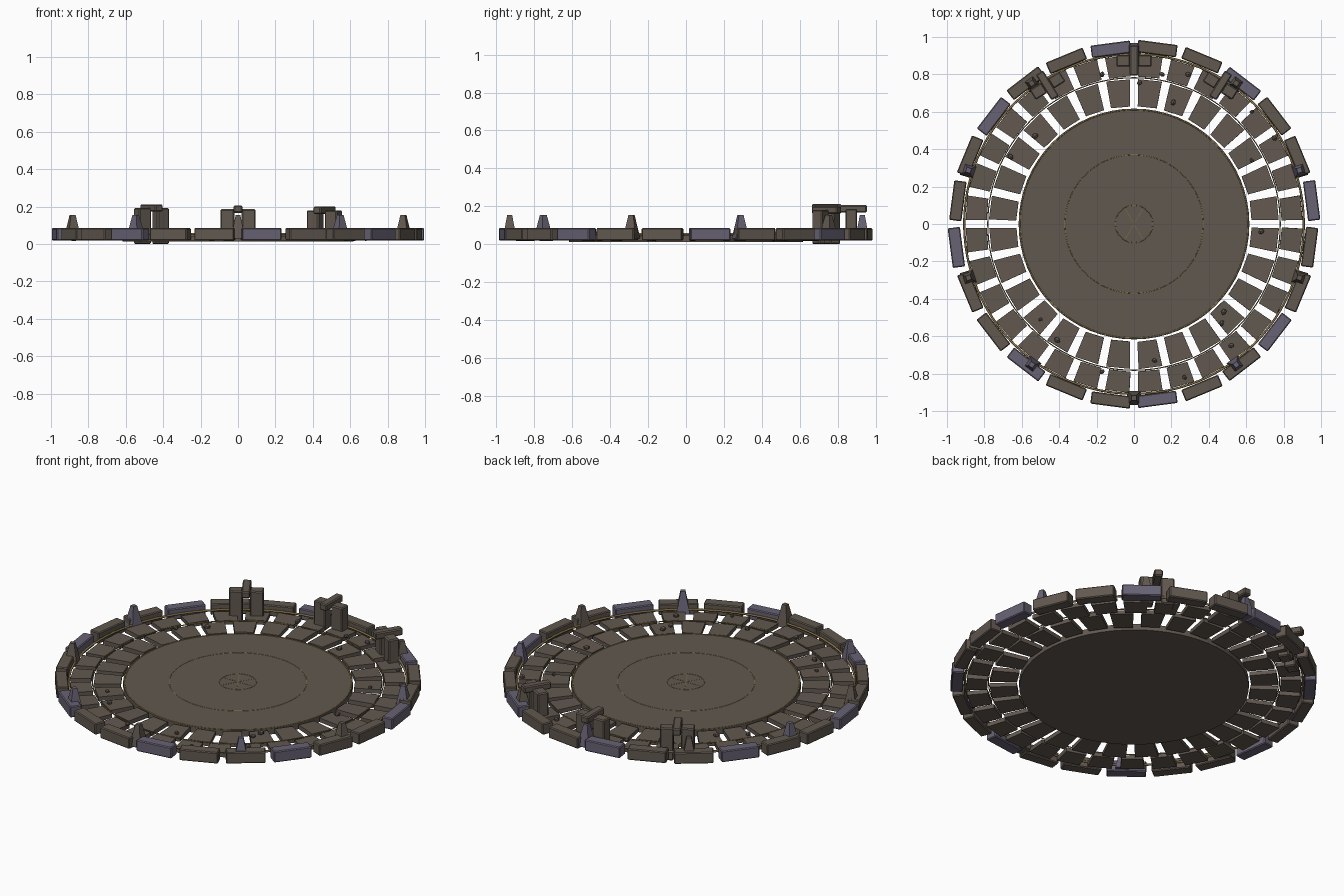
import bpy, bmesh, math, random
from mathutils import Matrix, Vector

if "Cube" in bpy.data.objects:
    bpy.data.objects.remove(bpy.data.objects["Cube"])

random.seed(4)
TAU = math.tau


def material(name, rgb):
    m = bpy.data.materials.new(name)
    m.diffuse_color = (*rgb, 1)
    m.use_nodes = True
    m.node_tree.nodes["Principled BSDF"].inputs["Base Color"].default_value = m.diffuse_color
    return m


STONE = material("brown stone", (0.121, 0.098, 0.079))
VIOLET = material("violet stone", (0.138, 0.122, 0.172))
GOLD = material("dull gold", (0.27, 0.19, 0.07))


def finish(name, bm, mat, bevel=0.0, smooth=False):
    me = bpy.data.meshes.new(name)
    bmesh.ops.recalc_face_normals(bm, faces=bm.faces)
    bm.to_mesh(me)
    bm.free()
    ob = bpy.data.objects.new(name, me)
    bpy.context.collection.objects.link(ob)
    me.materials.append(mat)
    if smooth:
        for p in me.polygons:
            p.use_smooth = True
    if bevel:
        b = ob.modifiers.new("bevel", "BEVEL")
        b.width, b.segments = bevel, 1
    return ob


def polar(angle, r=0.0, z=0.0):
    """Frame with local x pointing outward at the given angle."""
    return Matrix.Rotation(angle, 4, 'Z') @ Matrix.Translation((r, 0, z))


def add_box(bm, frame, size, outer_scale=1.0):
    """Box; outer_scale widens its outward (+x) side."""
    verts = bmesh.ops.create_cube(bm, size=1)["verts"]
    for v in verts:
        wide = outer_scale if v.co.x > 0 else 1
        v.co = Vector((v.co.x * size[0], v.co.y * size[1] * wide, v.co.z * size[2]))
        v.co = frame @ v.co


def ring(name, r, z, minor, mat, n=96):
    bm = bmesh.new()
    rows = []
    for i in range(n):
        f = polar(TAU * i / n, r, z)
        rows.append([bm.verts.new(f @ Vector((minor * math.cos(TAU * j / 6), 0,
                                              minor * math.sin(TAU * j / 6)))) for j in range(6)])
    for i in range(n):
        a, b = rows[i], rows[(i + 1) % n]
        for j in range(6):
            k = (j + 1) % 6
            bm.faces.new((a[j], a[k], b[k], b[j]))
    return finish(name, bm, mat, smooth=True)


# Central floor disc
bm = bmesh.new()
bmesh.ops.create_cone(bm, cap_ends=True, segments=64, radius1=0.617, radius2=0.617,
                      depth=0.036, matrix=Matrix.Translation((0, 0, 0.030)))
finish("floor_disc", bm, STONE)

# Inlaid rings and hub spokes
ring("floor_rim", 0.611, 0.0470, 0.004, GOLD)
ring("floor_inlay", 0.37, 0.0478, 0.0018, GOLD)
ring("hub_inlay", 0.10, 0.0478, 0.0018, GOLD, 48)
ring("middle_band", 0.782, 0.046, 0.003, GOLD)
ring("outer_band", 0.908, 0.054, 0.006, GOLD)
bm = bmesh.new()
for k in range(6):
    add_box(bm, polar(TAU * k / 6, 0.05, 0.048), (0.09, 0.002, 0.002))
finish("hub_spokes", bm, GOLD)


# Two rings of slightly uneven paving tiles
def tile_ring(name, count, r, depth, width, flare):
    bm = bmesh.new()
    for k in range(count):
        f = polar(TAU * (k + 0.5) / count, r, 0.034 + random.uniform(-0.003, 0.003))
        tilt = (Matrix.Rotation(random.uniform(-0.04, 0.04), 4, 'X')
                @ Matrix.Rotation(random.uniform(-0.03, 0.03), 4, 'Y')
                @ Matrix.Rotation(random.uniform(-0.03, 0.03), 4, 'Z'))
        add_box(bm, f @ tilt, (depth, width, 0.024), flare)
    finish(name, bm, STONE)


tile_ring("inner_tiles", 28, 0.700, 0.145, 0.102, 1.25)
tile_ring("outer_tiles", 32, 0.843, 0.112, 0.115, 1.14)

# Outer wall: every third block is violet
for k in range(24):
    violet = k % 3 == 0
    r = 0.958 if k in (0, 12) else 0.946 + random.uniform(-0.004, 0.004)
    bm = bmesh.new()
    add_box(bm, polar(TAU * (k + 0.5) / 24, r, 0.052), (0.066, 0.213, 0.066))
    finish("wall_block", bm, VIOLET if violet else STONE, bevel=0.005)

# Ten tapered spikes, alternating colours
for k in range(10):
    bm = bmesh.new()
    bmesh.ops.create_cone(bm, cap_ends=True, segments=4, radius1=0.052, radius2=0.018, depth=0.125,
                          matrix=polar(math.radians(18 + 36 * k), 0.93, 0.0925)
                          @ Matrix.Rotation(TAU / 8, 4, 'Z'))
    finish("spike", bm, STONE if k % 2 else VIOLET)

# Three gates: a pair of posts under a crosswise lintel
for deg, base, top in ((58, 0.02, 0.180), (90, 0.025, 0.186), (122, 0.0, 0.192)):
    a = math.radians(deg)
    bm = bmesh.new()
    for side in (-1, 1):
        f = polar(a, 0.872, (top + base) / 2) @ Matrix.Translation((0, side * 0.057, 0))
        add_box(bm, f, (0.062, 0.074, top - base))
    finish("gate_posts", bm, STONE, bevel=0.006)
    bm = bmesh.new()
    add_box(bm, polar(a, 0.874, top), (0.160, 0.046, 0.040))
    finish("gate_lintel", bm, STONE, bevel=0.006)

# Loose pebbles on the tiles
pebbles = [(.03, .755), (.21, .65), (.52, .68), (.63, .60), (.68, -.04), (.48, -.47), (.47, -.53),
           (.52, -.65), (.11, -.73), (.27, -.82), (-.17, -.79), (-.50, -.51), (-.41, -.62),
           (-.66, .36), (-.53, .47), (-.17, .80), (.15, .80), (.29, .80), (.63, .34), (.75, .46)]
bm = bmesh.new()
for x, y in pebbles:
    s = random.uniform(0.012, 0.018)
    bmesh.ops.create_icosphere(bm, subdivisions=1, radius=s,
                               matrix=Matrix.Translation((x, y, 0.055))
                               @ Matrix.Rotation(random.uniform(0, 3), 4, 'Z')
                               @ Matrix.Diagonal((1.1, 0.85, 0.8, 1)))
finish("pebbles", bm, STONE)
